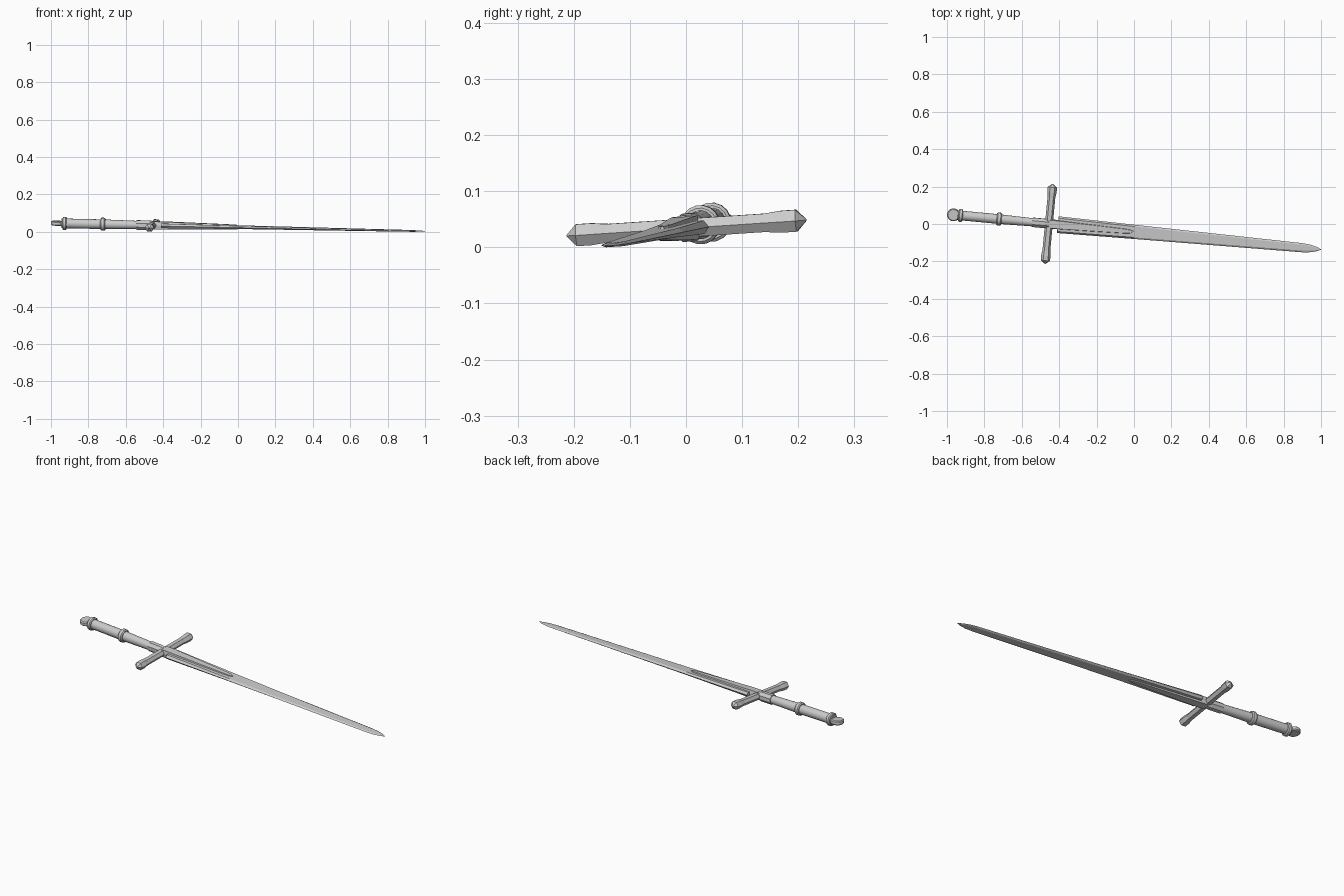
import bpy, bmesh, math
from mathutils import Vector, Matrix

if "Cube" in bpy.data.objects:
    bpy.data.objects.remove(bpy.data.objects["Cube"])

# Sword frame: u along the blade, v along the guard, w up; lying slightly tilted
u = Vector((1, -0.0944, -0.0217)).normalized()
v = Vector((0.0944, 1, 0.066))
v = (v - u * v.dot(u)).normalized()
w = u.cross(v)
frame = Matrix((u, v, w)).transposed().to_4x4()
frame.translation = Vector((-0.455, 0.001, 0.0375))


def loft(name, sections, smooth=False):
    """Skin a list of equal-length point rings and cap both ends."""
    bm = bmesh.new()
    rings = [[bm.verts.new(frame @ Vector(p)) for p in s] for s in sections]
    n = len(rings[0])
    for a, b in zip(rings, rings[1:]):
        for i in range(n):
            j = (i + 1) % n
            bm.faces.new((a[i], a[j], b[j], b[i]))
    bm.faces.new(rings[0][::-1])
    bm.faces.new(rings[-1])
    bmesh.ops.recalc_face_normals(bm, faces=bm.faces)
    me = bpy.data.meshes.new(name)
    bm.to_mesh(me)
    bm.free()
    ob = bpy.data.objects.new(name, me)
    bpy.context.collection.objects.link(ob)
    if smooth:
        bpy.context.view_layer.objects.active = ob
        ob.select_set(True)
        bpy.ops.object.shade_smooth_by_angle(angle=math.radians(35))
        ob.select_set(False)
    return ob


def hexa(x, hw, t, bevel):
    """Flat six-sided blade section."""
    f = max(hw - bevel, hw * 0.4)
    return [(x, hw, 0), (x, f, t), (x, -f, t), (x, -hw, 0), (x, -f, -t), (x, f, -t)]


def turned(name, profile, sides=16, flat=1.0):
    """Round part around the sword axis from (u, radius) pairs."""
    angs = [2 * math.pi * (i + 0.5) / sides for i in range(sides)]
    return loft(name, [[(x, r * math.cos(a), r * flat * math.sin(a)) for a in angs]
                       for x, r in profile], smooth=sides > 8)


# Blade with bevelled edges and a curved point
loft("blade", [hexa(x, hw, t, 0.009) for x, hw, t in (
    (0.048, 0.045, 0.012), (0.46, 0.038, 0.008), (1.36, 0.0245, 0.004),
    (1.40, 0.021, 0.0035), (1.435, 0.013, 0.003), (1.462, 0.001, 0.001))])

# Raised central tongue on both faces of the blade
loft("blade_tongue", [hexa(x, hw, t, 0.004) for x, hw, t in (
    (0.0, 0.025, 0.021), (0.06, 0.025, 0.021), (0.40, 0.015, 0.014),
    (0.435, 0.012, 0.013), (0.455, 0.005, 0.012))])

# Six-sided cross guard, flaring to pointed ends
guard = []
for y, r in ((-0.215, 0.002), (-0.197, 0.025), (-0.17, 0.025), (-0.14, 0.021), (0, 0.021),
             (0.14, 0.021), (0.17, 0.025), (0.197, 0.025), (0.215, 0.002)):
    guard.append([(r * math.cos(k * math.pi / 3), y, r * 0.9 * math.sin(k * math.pi / 3))
                  for k in range(6)])
loft("cross_guard", guard)

# Grip, collar below the guard, and two rings
turned("grip", [(-0.49, 0.026), (-0.27, 0.026), (-0.08, 0.022), (0.0, 0.022)])
turned("collar", [(-0.088, 0.027), (-0.02, 0.027), (0.0, 0.024)], sides=8)
for name, x, h in (("middle_ring", -0.268, 0.013), ("end_ring", -0.474, 0.011)):
    turned(name, [(x - h, 0.030), (x - h * 0.6, 0.035), (x + h * 0.6, 0.035), (x + h, 0.030)])

# Flat disc pommel
disc = []
for z, r in ((-0.012, 0.029), (-0.007, 0.034), (0.007, 0.034), (0.012, 0.029)):
    disc.append([(-0.513 + r * math.cos(a * math.pi / 10), r * math.sin(a * math.pi / 10), z)
                 for a in range(20)])
loft("pommel", disc, smooth=True)

# Rest the sword on the ground
objs = list(bpy.context.collection.objects)
low = min(p.co.z for o in objs for p in o.data.vertices)
for o in objs:
    o.data.transform(Matrix.Translation((0, 0, -low)))
